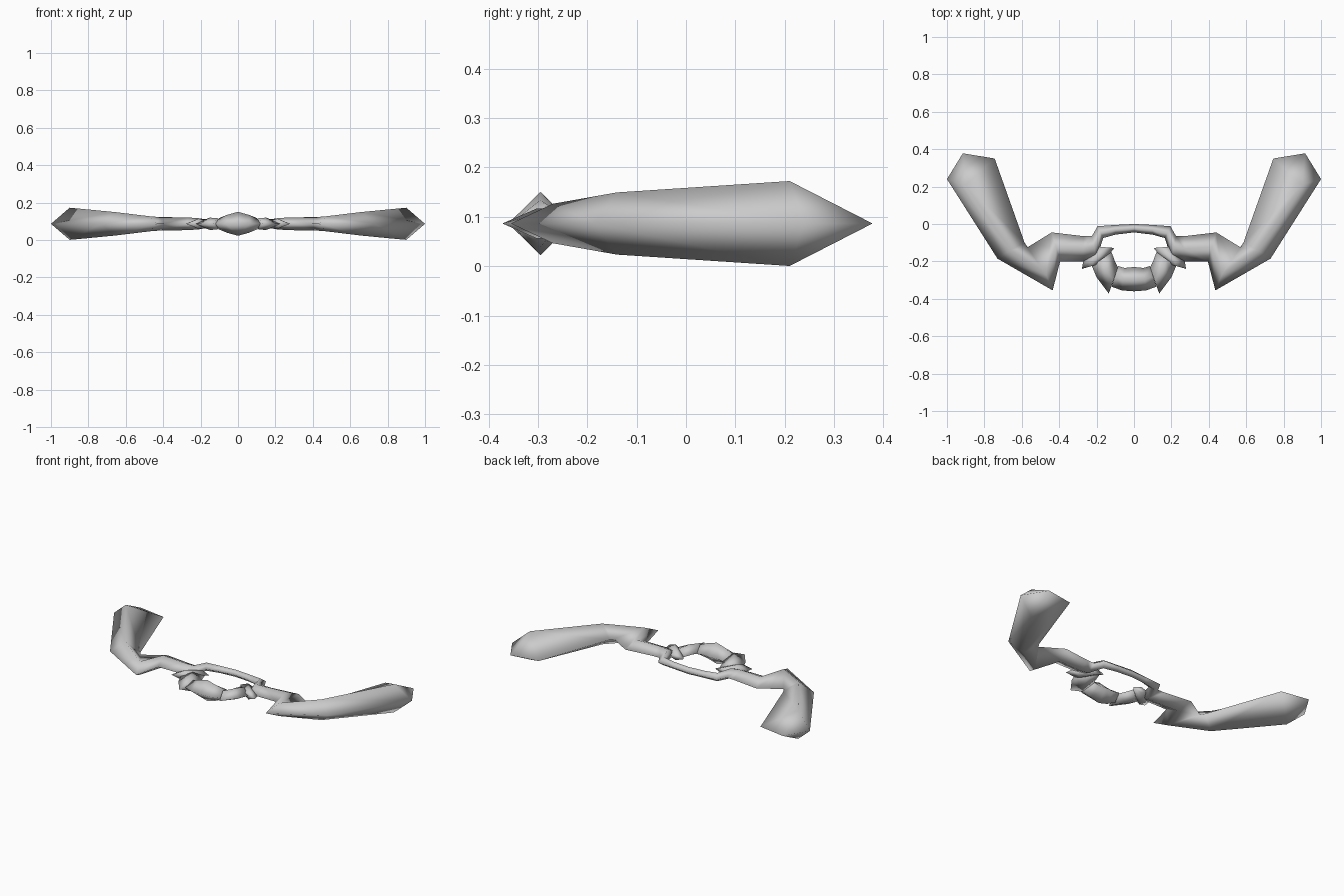
import bpy, bmesh

if "Cube" in bpy.data.objects:
    bpy.data.objects.remove(bpy.data.objects["Cube"])

MID = 0.0865  # height of the flat symmetry plane

grey = bpy.data.materials.new("plain_grey")
grey.diffuse_color = (0.6, 0.6, 0.6, 1)
grey.use_nodes = True
grey.node_tree.nodes["Principled BSDF"].inputs["Base Color"].default_value = grey.diffuse_color


def add_rings(bm, rings, side, start_tip=None, end_tip=None, closed_start=True):
    """Loft diamond sections: (outer xy, inner xy, half height, optional ridge xy)."""
    loops = []
    for ring in rings:
        a, b, h = ring[:3]
        m = ring[3] if len(ring) > 3 else ((a[0] + b[0]) / 2, (a[1] + b[1]) / 2)
        pts = [(*a, MID), (*m, MID + h), (*b, MID), (*m, MID - h)]
        loops.append([bm.verts.new((side * x, y, z)) for x, y, z in pts])
    for p, q in zip(loops, loops[1:]):
        for i in range(4):
            j = (i + 1) % 4
            bm.faces.new((p[i], p[j], q[j], q[i]))
    if end_tip:
        tip = bm.verts.new((side * end_tip[0], end_tip[1], MID))
        for i in range(4):
            bm.faces.new((loops[-1][i], loops[-1][(i + 1) % 4], tip))
    else:
        bm.faces.new(loops[-1])
    if closed_start:
        bm.faces.new(loops[0])


def band(name, rings, **kw):
    """Build a left and right copy of a lofted band in one object."""
    bm = bmesh.new()
    for side in (1, -1):
        add_rings(bm, rings, side, **kw)
    bmesh.ops.remove_doubles(bm, verts=bm.verts, dist=0.0005)
    bmesh.ops.recalc_face_normals(bm, faces=bm.faces)
    for f in bm.faces:
        f.smooth = True
    me = bpy.data.meshes.new(name)
    bm.to_mesh(me)
    bm.free()
    me.materials.append(grey)
    bpy.context.collection.objects.link(bpy.data.objects.new(name, me))


# Upper arch running out through the zigzag into the broad swept arms
band("arch_and_arms", [
    ((0, 0), (0, -0.045), 0.022),
    ((0.10, -0.005), (0.10, -0.057), 0.022),
    ((0.195, -0.012), (0.165, -0.075), 0.025),
    ((0.225, -0.065), (0.20, -0.19), 0.030),
    ((0.27, -0.065), (0.27, -0.20), 0.034),
    ((0.44, -0.045), (0.395, -0.20), 0.036),
    ((0.57, -0.125), (0.435, -0.355), 0.040, (0.47, -0.27)),
    ((0.585, -0.10), (0.73, -0.185), 0.063, (0.66, -0.14)),
    ((0.745, 0.35), (1.0, 0.24), 0.086, (0.90, 0.21)),
], end_tip=(0.915, 0.378), closed_start=False)

# Rounded lower link at the front
band("lower_link", [
    ((0, -0.36), (0, -0.23), 0.064),
    ((0.065, -0.355), (0.05, -0.235), 0.048),
    ((0.12, -0.335), (0.085, -0.225), 0.03),
], closed_start=False)

# Flared side links
band("side_link", [
    ((0.135, -0.372), (0.085, -0.235), 0.030),
    ((0.20, -0.285), (0.10, -0.205), 0.033),
    ((0.225, -0.225), (0.12, -0.15), 0.025),
])

# Small outer links joining the arch
band("joining_link", [
    ((0.278, -0.24), (0.175, -0.21), 0.020),
    ((0.272, -0.20), (0.15, -0.185), 0.028),
    ((0.205, -0.12), (0.105, -0.128), 0.018),
])
